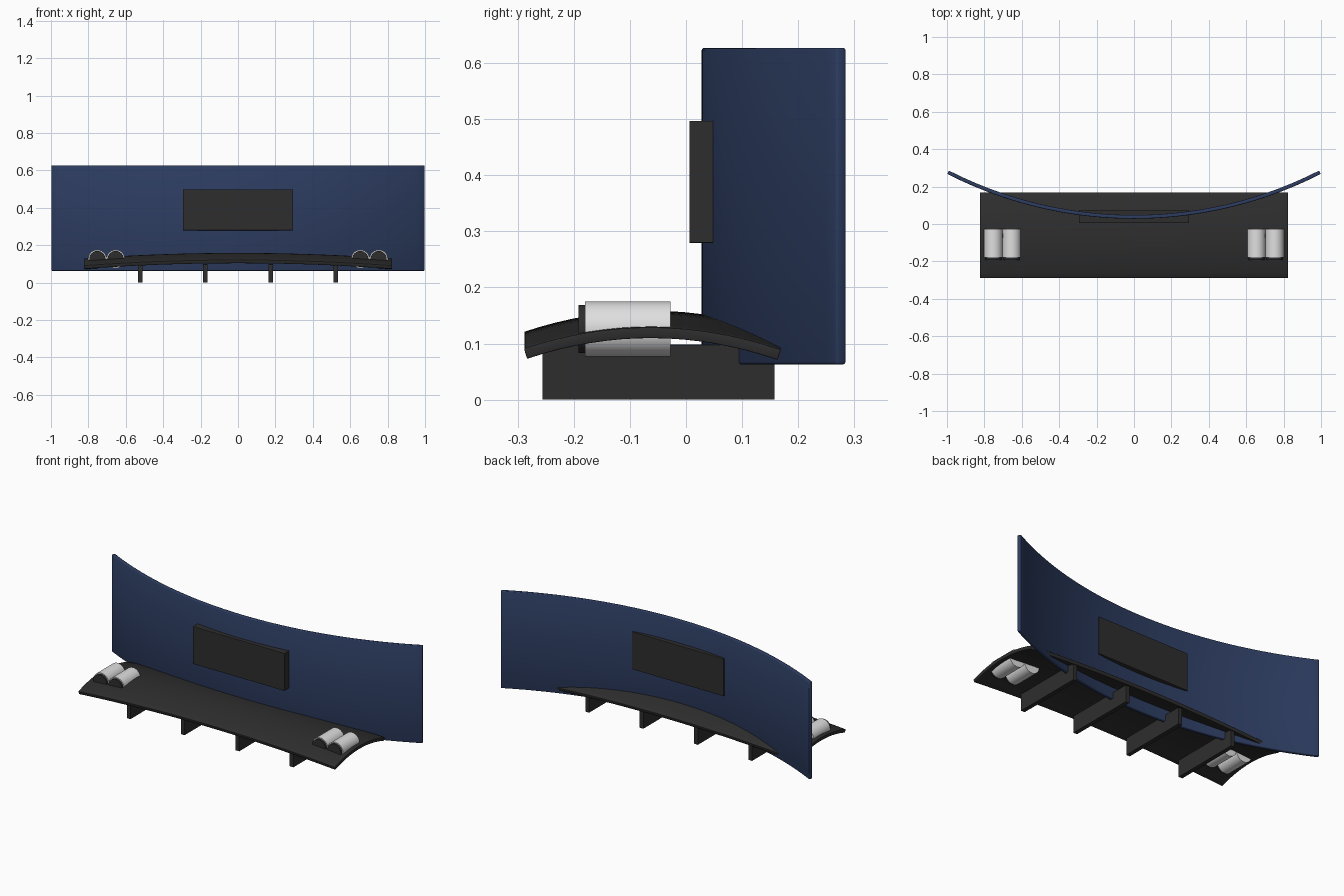
import bpy, bmesh, math
from mathutils import Matrix

cube = bpy.data.objects.get("Cube")
if cube:
    bpy.data.objects.remove(cube, do_unlink=True)


def material(name, color):
    m = bpy.data.materials.new(name)
    m.use_nodes = True
    m.diffuse_color = (*color, 1)
    m.node_tree.nodes["Principled BSDF"].inputs["Base Color"].default_value = (*color, 1)
    return m


NAVY = material("navy blue", (0.026, 0.046, 0.12))
BLACK = material("charcoal", (0.027, 0.027, 0.027))
WHITE = material("light grey", (0.74, 0.74, 0.75))


def finish(name, bm, mat, bevel=0, smooth=True):
    bmesh.ops.recalc_face_normals(bm, faces=bm.faces)
    mesh = bpy.data.meshes.new(name)
    bm.to_mesh(mesh)
    bm.free()
    ob = bpy.data.objects.new(name, mesh)
    bpy.context.collection.objects.link(ob)
    mesh.materials.append(mat)
    if bevel:
        mod = ob.modifiers.new("soft edges", "BEVEL")
        mod.width = bevel
        mod.segments = 2
        mod.limit_method = "ANGLE"
        mod.angle_limit = math.radians(50)
    if smooth:
        bpy.ops.object.select_all(action="DESELECT")
        ob.select_set(True)
        bpy.context.view_layer.objects.active = ob
        bpy.ops.object.shade_smooth_by_angle(angle=math.radians(35))
    return ob


def sheet(name, surface, nu, nv, thickness, mat, bevel):
    """Thick curved plate from surface(u, v), with u and v from -1 to 1."""
    bm = bmesh.new()
    grid = [[bm.verts.new(surface(2 * i / nu - 1, 2 * j / nv - 1))
             for j in range(nv + 1)] for i in range(nu + 1)]
    for i in range(nu):
        for j in range(nv):
            bm.faces.new((grid[i][j], grid[i + 1][j], grid[i + 1][j + 1], grid[i][j + 1]))
    ob = finish(name, bm, mat)
    solid = ob.modifiers.new("thickness", "SOLIDIFY")
    solid.thickness = thickness
    solid.offset = 0
    edge = ob.modifiers.new("soft edges", "BEVEL")
    edge.width = bevel
    edge.segments = 2
    edge.limit_method = "ANGLE"
    edge.angle_limit = math.radians(50)
    return ob


def box(name, lo, hi, mat, bevel):
    bm = bmesh.new()
    bmesh.ops.create_cube(bm, size=1)
    for v in bm.verts:
        v.co = [(a + b) / 2 + c * (b - a) for a, b, c in zip(lo, hi, v.co)]
    return finish(name, bm, mat, bevel, smooth=False)


def tube(name, x, y0, y1, z, r, mat):
    bm = bmesh.new()
    bmesh.ops.create_cone(bm, cap_ends=True, segments=40, radius1=r, radius2=r, depth=y1 - y0,
                          matrix=Matrix.Translation((x, (y0 + y1) / 2, z))
                          @ Matrix.Rotation(math.pi / 2, 4, "X"))
    return finish(name, bm, mat)


# Curved wall: an upright arc, hollow side facing the front
RADIUS, SWEEP = 2.19, math.radians(27)


def wall(u, v):
    a = u * SWEEP
    return (RADIUS * math.sin(a), 0.038 + RADIUS * (1 - math.cos(a)), 0.345 + 0.282 * v)


sheet("curved_wall", wall, 48, 1, 0.02, NAVY, 0.004)


# Base board: arched gently along its width and more strongly along its depth
def board(u, v):
    y = -0.06 + 0.226 * v
    return (0.823 * u, y, 0.149 - 0.03 * u * u - 0.75 * (y + 0.063) ** 2)


sheet("arched_board", board, 32, 16, 0.019, BLACK, 0.002)

# Panel passing through the wall
box("wall_panel", (-0.294, 0.006, 0.279), (0.294, 0.075, 0.497), BLACK, 0.002)

# Support fins under the board
for i, x in enumerate((-0.523, -0.175, 0.175, 0.523)):
    box(f"support_fin_{i + 1}", (x - 0.012, -0.256, 0.002 - 0.002), (x + 0.012, 0.158, 0.098),
        BLACK, 0.001)

# Paired tubes with dark front caps at each end of the board
for side, sign in (("left", 1), ("right", -1)):
    for place, x in (("outer", 0.752), ("inner", 0.654)):
        tube(f"{side}_{place}_tube", sign * x, -0.18, -0.028, 0.126, 0.049, WHITE)
        tube(f"{side}_{place}_cap", sign * x, -0.192, -0.179, 0.126, 0.043, BLACK)
